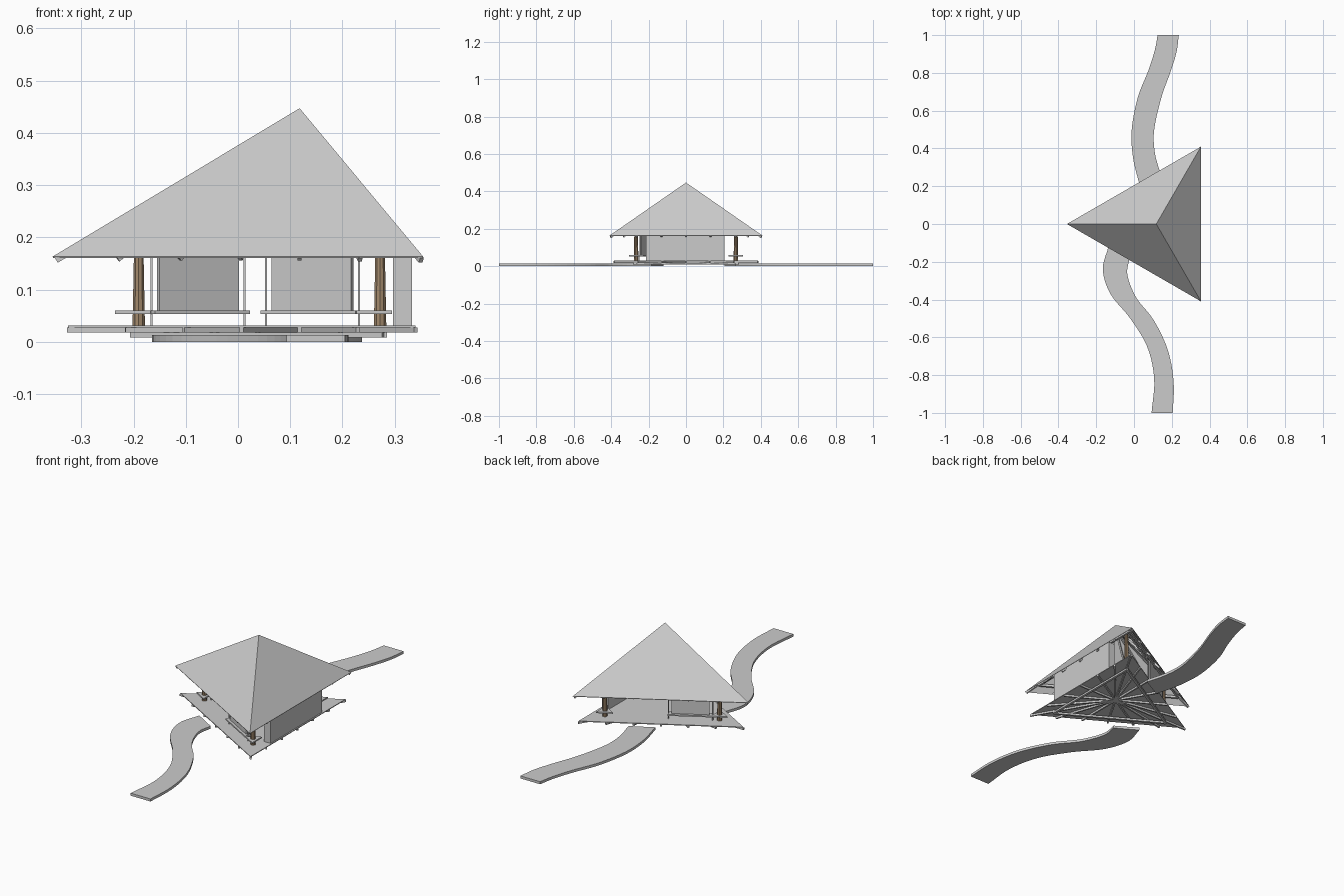
import bpy, bmesh, math
from mathutils import Vector, Matrix

if "Cube" in bpy.data.objects:
    bpy.data.objects.remove(bpy.data.objects["Cube"])

C = Vector((0.118, 0, 0))            # plan centre of the triangular pavilion
SPOKES = [math.pi, -math.pi / 3, math.pi / 3]


def tri(r, z):
    return [C + Vector((r * math.cos(a), r * math.sin(a), z)) for a in SPOKES]


def finish(name, bm, mat=None):
    bmesh.ops.recalc_face_normals(bm, faces=bm.faces)
    me = bpy.data.meshes.new(name)
    bm.to_mesh(me)
    bm.free()
    ob = bpy.data.objects.new(name, me)
    bpy.context.collection.objects.link(ob)
    if mat:
        me.materials.append(mat)
    return ob


def beam(bm, p, q, w, h, drop=0.0):
    """Rectangular bar from p to q; drop lowers it square to its length."""
    x = (q - p).normalized()
    ref = Vector((0, 0, 1)) if abs(x.z) < 0.99 else Vector((1, 0, 0))
    y = ref.cross(x).normalized()
    z = x.cross(y)
    m = Matrix((x, y, z)).transposed().to_4x4()
    m.translation = (p + q) / 2 - z * drop
    bmesh.ops.create_cube(bm, size=1, matrix=m @ Matrix.Diagonal(((q - p).length, w, h, 1)))


def prism(bm, pts, h):
    f = bm.faces.new([bm.verts.new(p) for p in pts])
    g = bmesh.ops.extrude_face_region(bm, geom=[f])
    bmesh.ops.translate(bm, vec=(0, 0, h), verts=[v for v in g["geom"] if isinstance(v, bmesh.types.BMVert)])


def edge_points(r, z, n=6):
    t = tri(r, z)
    return [t[i].lerp(t[(i + 1) % 3], k / n) for i in range(3) for k in range(n)]


# Roof shell
bm = bmesh.new()
apex = bm.verts.new((C.x, 0, 0.447))
base = [bm.verts.new(p) for p in tri(0.473, 0.163)]
for i in range(3):
    bm.faces.new((base[i], base[(i + 1) % 3], apex))
roof = finish("roof", bm)
s = roof.modifiers.new("thickness", "SOLIDIFY")
s.thickness = 0.003
s.offset = -1

# Roof rafters fanning from the peak
bm = bmesh.new()
top = Vector((C.x, 0, 0.44))
for i, p in enumerate(edge_points(0.473, 0.163)):
    beam(bm, top, top.lerp(p, 0.995), 0.008, 0.010, 0.010 if i % 6 == 0 else 0.008)
finish("roof_rafters", bm)

# Roof ring beams
bm = bmesh.new()
for r in (0.308, 0.40):
    t = tri(r, 0.163 + 0.284 * (1 - r / 0.473) - 0.02)
    for i in range(3):
        beam(bm, t[i], t[(i + 1) % 3], 0.01, 0.012)
finish("roof_ring_beams", bm)

# Deck
bm = bmesh.new()
prism(bm, tri(0.443, 0.027), 0.004)
finish("deck", bm)

# Floor joists and ring beam below
bm = bmesh.new()
hub = C + Vector((0, 0, 0.0225))
for p in edge_points(0.445, 0.0225):
    beam(bm, hub, p, 0.008, 0.010)
finish("floor_joists", bm)
bm = bmesh.new()
t = tri(0.322, 0.013)
for i in range(3):
    beam(bm, t[i], t[(i + 1) % 3], 0.012, 0.010)
finish("floor_ring_beam", bm)

# Wooden columns with triangular seats
wood = bpy.data.materials.new("wood")
wood.diffuse_color = (0.36, 0.25, 0.15, 1)
wood.use_nodes = True
wood.node_tree.nodes["Principled BSDF"].inputs["Base Color"].default_value = wood.diffuse_color
bm, seats = bmesh.new(), bmesh.new()
for p in tri(0.308, 0):
    bmesh.ops.create_cone(bm, cap_ends=True, segments=10, radius1=0.0125, radius2=0.008,
                          depth=0.22, matrix=Matrix.Translation(p + Vector((0, 0, 0.14))))
    prism(seats, [p + v - C for v in tri(0.045, 0.053)], 0.007)
finish("columns", bm, wood)
finish("column_seats", seats)

# Side counters with panels and thin posts
panels, counters, posts = bmesh.new(), bmesh.new(), bmesh.new()
for sy, cx in ((1, -0.0735), (-1, 0.1455)):
    d = Vector((0.866, 0.5 * sy, 0))
    n = Vector((-0.5, 0.866 * sy, 0))
    mid = Vector((cx, sy * (cx + 0.19) * 0.577, 0)) + n * 0.006
    up = lambda z: Vector((0, 0, z))
    beam(panels, mid - d * 0.088 + up(0.15), mid + d * 0.088 + up(0.15), 0.008, 0.18)
    beam(counters, mid - d * 0.105 + up(0.0565), mid + d * 0.105 + up(0.0565), 0.034, 0.007)
    for e in (-0.103, 0.103):
        beam(posts, mid + d * e + up(0.03), mid + d * e + up(0.245), 0.004, 0.004)
finish("side_panels", panels)
finish("counters", counters)
finish("thin_posts", posts)

# Solid wall on the right side
bm = bmesh.new()
prism(bm, [Vector(p) for p in ((0.297, -0.213, 0.031), (0.333, -0.213, 0.031),
                               (0.333, 0.205, 0.031), (0.297, 0.205, 0.031))], 0.15)
finish("right_wall", bm)


# Winding paths, each from matching left and right edge points
def smooth(pts, n=5):
    p = [Vector((*a, 0)) for a in pts]
    p = [2 * p[0] - p[1]] + p + [2 * p[-1] - p[-2]]
    out = []
    for i in range(1, len(p) - 2):
        a, b, c, d = p[i - 1:i + 3]
        for k in range(n):
            t = k / n
            out.append(0.5 * (2 * b + (c - a) * t + (2 * a - 5 * b + 4 * c - d) * t * t
                              + (3 * b - a - 3 * c + d) * t ** 3))
    return out + [p[-2]]


def path(name, left, right):
    bm = bmesh.new()
    rows = [(bm.verts.new(a), bm.verts.new(b)) for a, b in zip(smooth(left), smooth(right))]
    faces = [bm.faces.new((a, b, d, c)) for (a, b), (c, d) in zip(rows, rows[1:])]
    g = bmesh.ops.extrude_face_region(bm, geom=faces)
    bmesh.ops.translate(bm, vec=(0, 0, 0.013), verts=[v for v in g["geom"] if isinstance(v, bmesh.types.BMVert)])
    finish(name, bm)


path("front_path",
     [(-0.135, -0.12), (-0.165, -0.24), (-0.125, -0.37), (-0.02, -0.5), (0.07, -0.65), (0.107, -0.82), (0.093, -1)],
     [(-0.025, -0.185), (-0.035, -0.27), (0.012, -0.39), (0.105, -0.51), (0.18, -0.67), (0.21, -0.84), (0.205, -1)])
path("back_path",
     [(0.03, 0.205), (-0.005, 0.35), (-0.012, 0.5), (0.02, 0.67), (0.075, 0.81), (0.11, 0.92), (0.125, 1)],
     [(0.14, 0.265), (0.11, 0.38), (0.107, 0.5), (0.145, 0.67), (0.195, 0.81), (0.225, 0.91), (0.237, 1)])
